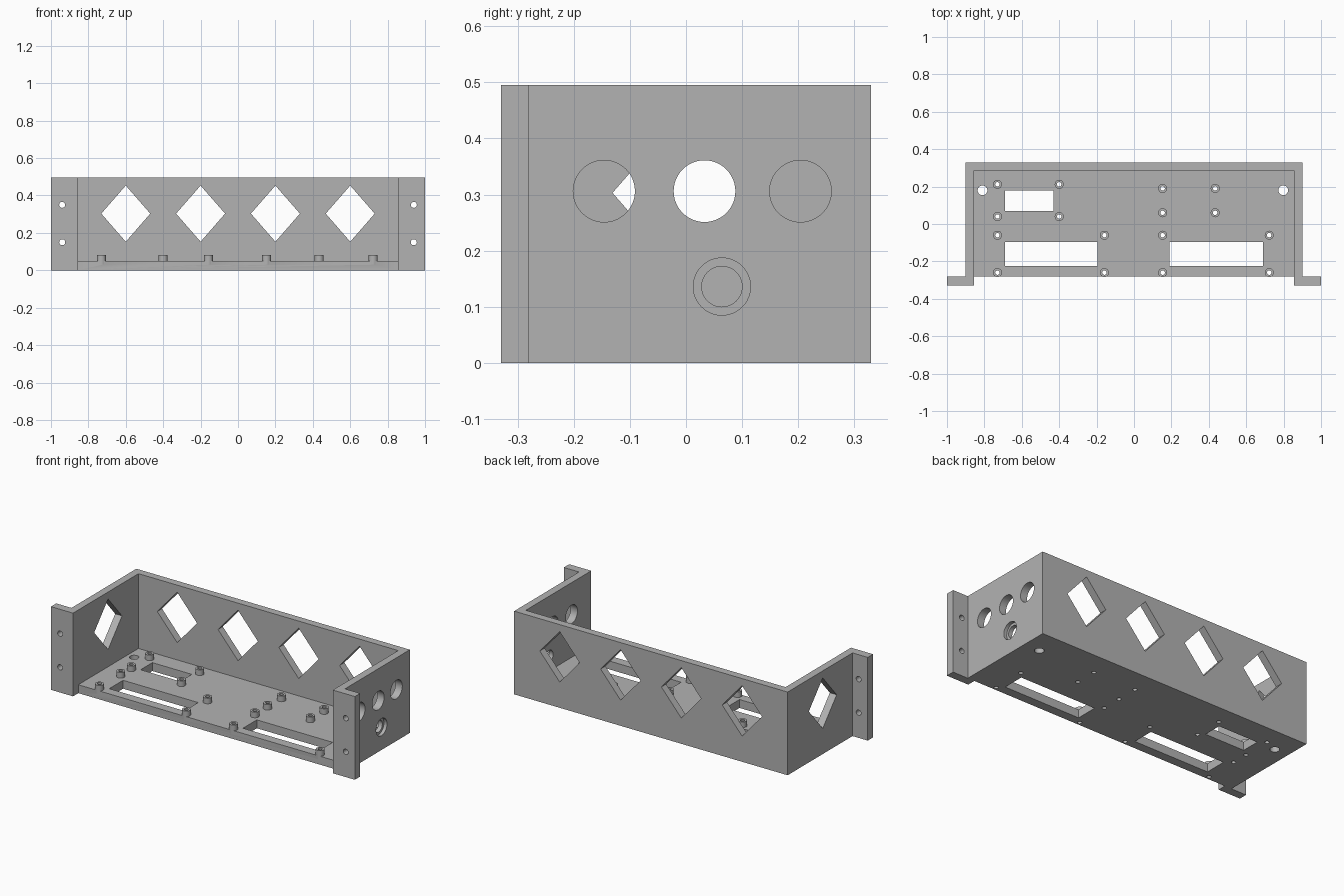
import bpy, bmesh, math
from mathutils import Matrix, Vector

if "Cube" in bpy.data.objects:
    bpy.data.objects.remove(bpy.data.objects["Cube"])

H, T = 0.495, 0.05          # body height, base thickness
MID = 0.303                 # height of wall openings

grey = bpy.data.materials.new("plain_grey")
grey.use_nodes = True
grey.diffuse_color = (0.45, 0.45, 0.45, 1)
grey.node_tree.nodes["Principled BSDF"].inputs["Base Color"].default_value = (0.45, 0.45, 0.45, 1)


def prism(name, outline, axis, start, end):
    """Extrude a 2D outline along an axis: x takes (y, z), y takes (x, z), z takes (x, y)."""
    place = {"x": lambda a, b, d: (d, a, b),
             "y": lambda a, b, d: (a, d, b),
             "z": lambda a, b, d: (a, b, d)}[axis]
    bm = bmesh.new()
    face = bm.faces.new([bm.verts.new(place(a, b, start)) for a, b in outline])
    ext = bmesh.ops.extrude_face_region(bm, geom=[face])
    verts = [g for g in ext["geom"] if isinstance(g, bmesh.types.BMVert)]
    bmesh.ops.translate(bm, verts=verts, vec=Vector(place(0, 0, end - start)))
    bmesh.ops.recalc_face_normals(bm, faces=bm.faces)
    mesh = bpy.data.meshes.new(name)
    bm.to_mesh(mesh)
    bm.free()
    mesh.materials.append(grey)
    obj = bpy.data.objects.new(name, mesh)
    bpy.context.collection.objects.link(obj)
    return obj


def circle(a, b, r, n=32):
    return [(a + r * math.cos(2 * math.pi * i / n), b + r * math.sin(2 * math.pi * i / n))
            for i in range(n)]


def rect(a0, a1, b0, b1):
    return [(a0, b0), (a1, b0), (a1, b1), (a0, b1)]


def diamond(a):
    return [(a - 0.131, MID), (a, MID - 0.15), (a + 0.131, MID), (a, MID + 0.15)]


def boolean(target, tools, operation):
    for tool in tools:
        tool.hide_render = True
        mod = target.modifiers.new(operation.lower(), "BOOLEAN")
        mod.operation, mod.solver, mod.object = operation, "EXACT", tool
    bpy.context.view_layer.update()
    result = bpy.data.meshes.new_from_object(
        target.evaluated_get(bpy.context.evaluated_depsgraph_get()))
    target.modifiers.clear()
    target.data = result
    for tool in tools:
        bpy.data.objects.remove(tool)


# U-shaped wall with mounting flanges, as one plan outline
half = [(0.9, 0.33), (0.9, -0.28), (1, -0.28), (1, -0.33), (0.855, -0.33), (0.855, 0.285)]
plan = half + [(-x, y) for x, y in reversed(half)]
case = prism("enclosure", plan, "z", 0, H)

# Base plate and hollow standoffs
base = prism("base_plate", rect(-0.88, 0.88, -0.28, 0.31), "z", 0, T)
boards = [(-0.73, -0.4, 0.04, 0.212), (-0.73, -0.158, -0.26, -0.06),
          (0.153, 0.434, 0.06, 0.19), (0.153, 0.723, -0.26, -0.06)]
posts = [p for b in boards for p in rect(*b)]
standoffs = [prism("standoff", circle(x, y, 0.024), "z", T - 0.02, 0.083) for x, y in posts]
boolean(case, [base] + standoffs, "UNION")

# Diamond windows in the back and left-hand walls
cuts = [prism("cutter", diamond(x), "y", 0.2, 0.4) for x in (-0.6, -0.2, 0.2, 0.6)]
cuts.append(prism("cutter", diamond(0), "x", -1, -0.8))

# Round ports and a stepped socket in the other side wall
cuts += [prism("cutter", circle(y, 0.306, 0.055, 48), "x", 0.8, 1) for y in (-0.146, 0.033, 0.204)]
cuts += [prism("cutter", circle(0.064, 0.136, 0.036, 48), "x", 0.8, 1),
         prism("cutter", circle(0.064, 0.136, 0.051, 48), "x", 0.88, 1)]

# Base slots, cable holes and screw holes
cuts += [prism("cutter", rect(*r), "z", -0.1, 0.15) for r in
         ((-0.69, -0.43, 0.07, 0.18), (-0.69, -0.195, -0.225, -0.095), (0.19, 0.69, -0.225, -0.095))]
cuts += [prism("cutter", circle(x, 0.18, 0.026), "z", -0.1, 0.15) for x in (-0.81, 0.798)]
cuts += [prism("cutter", circle(x, y, 0.012, 24), "z", -0.1, 0.15) for x, y in posts]

# Flange screw holes
cuts += [prism("cutter", circle(x, z, 0.016, 24), "y", -0.4, -0.2)
         for x in (-0.94, 0.94) for z in (0.15, 0.35)]
boolean(case, cuts, "DIFFERENCE")

# Smooth hole walls, crisp edges elsewhere
bpy.ops.object.select_all(action="DESELECT")
case.select_set(True)
bpy.context.view_layer.objects.active = case
bpy.ops.object.shade_smooth_by_angle(angle=math.radians(30))
